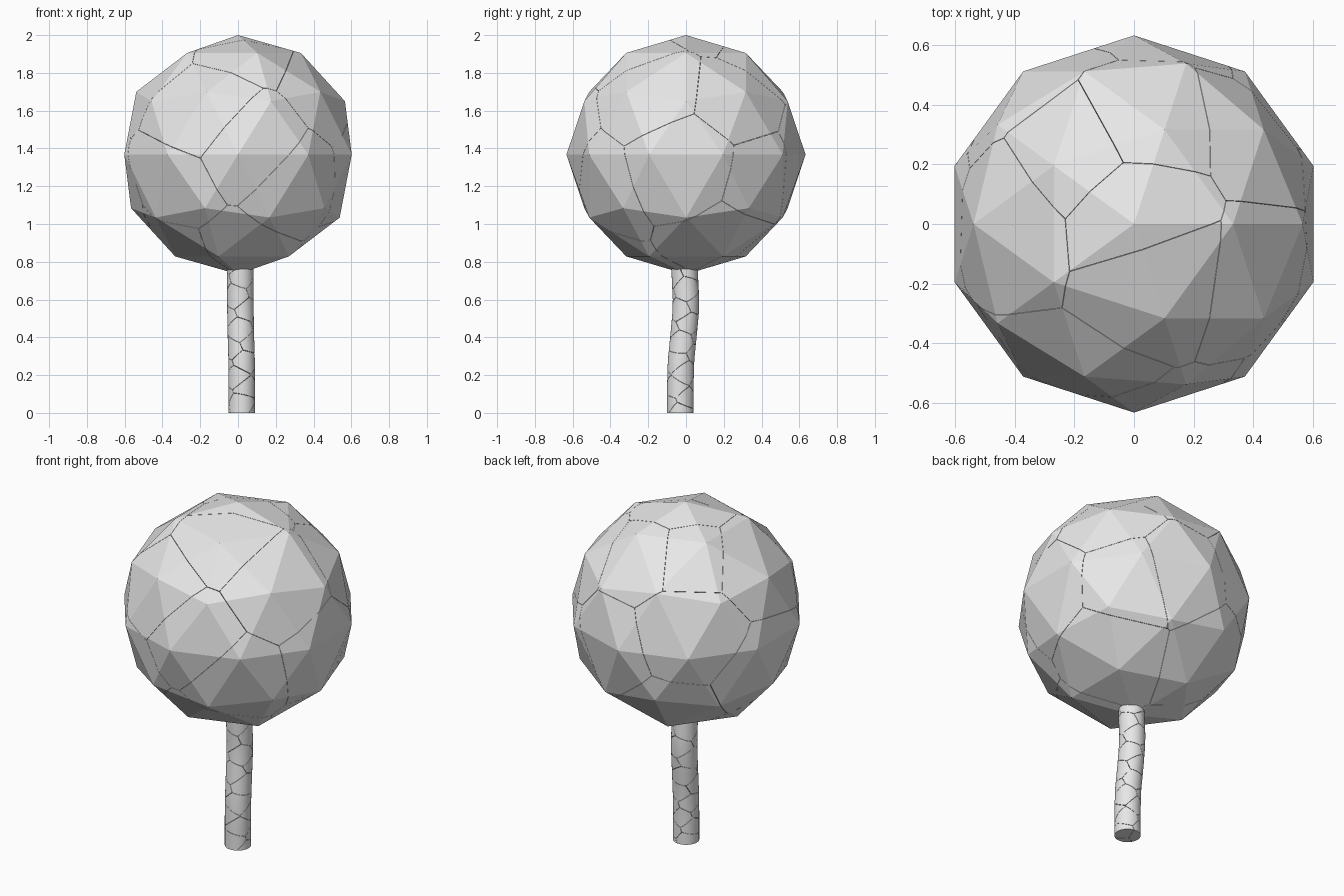
import bpy, bmesh, math, random
from mathutils import Vector

if "Cube" in bpy.data.objects:
    bpy.data.objects.remove(bpy.data.objects["Cube"])

random.seed(7)
GAP = 0.0008                      # half width of the cracks
CENTER, RADIUS = Vector((0, 0, 1.367)), 0.633

grey = bpy.data.materials.new("plain_grey")
grey.diffuse_color = (0.8, 0.8, 0.8, 1)
grey.use_nodes = True
grey.node_tree.nodes["Principled BSDF"].inputs["Base Color"].default_value = grey.diffuse_color


def fracture(solid, seeds, name, smooth):
    """Split a closed solid into one closed chunk around each seed point."""
    for i, seed in enumerate(seeds):
        bm = solid.copy()
        for other in seeds:
            if other is seed:
                continue
            normal = (other - seed).normalized()
            cut = bmesh.ops.bisect_plane(
                bm, geom=bm.verts[:] + bm.edges[:] + bm.faces[:], dist=1e-6,
                plane_co=(seed + other) / 2 - normal * GAP, plane_no=normal,
                clear_outer=True)
            rim = [e for e in cut["geom_cut"]
                   if isinstance(e, bmesh.types.BMEdge) and e.is_boundary]
            if rim:
                bmesh.ops.edgeloop_fill(bm, edges=rim)
        if not bm.faces:
            bm.free()
            continue
        bmesh.ops.recalc_face_normals(bm, faces=bm.faces)
        if smooth:
            for f in bm.faces:
                f.smooth = True
            for e in bm.edges:
                e.smooth = e.calc_face_angle(math.pi) < math.radians(30)
        mesh = bpy.data.meshes.new(f"{name}_{i + 1:02d}")
        bm.to_mesh(mesh)
        bm.free()
        mesh.materials.append(grey)
        bpy.context.collection.objects.link(bpy.data.objects.new(mesh.name, mesh))


# Faceted round crown
crown = bmesh.new()
bmesh.ops.create_icosphere(crown, subdivisions=2, radius=RADIUS)
bmesh.ops.translate(crown, verts=crown.verts, vec=CENTER)
crown_seeds = [CENTER + Vector(p) * 0.85 for p in (
    # front
    (-.20, -.50, .23), (.06, -.60, .02), (.30, -.50, -.22), (-.35, -.45, -.20),
    # underside
    (0, -.35, -.52), (-.30, -.20, -.50), (.35, .20, -.45), (-.20, .42, -.40),
    # top
    (0, .04, .62), (.08, -.20, .58), (.45, -.18, .38), (.42, .28, .30),
    (.03, .36, .50), (-.20, .25, .52), (-.42, 0, .42),
    # sides and back
    (.60, 0, -.08), (.42, .42, -.15), (.12, .58, -.05), (-.35, .48, .10),
    (-.55, .10, -.20))]
fracture(crown, crown_seeds, "crown_chunk", smooth=False)
crown.free()

# Slightly bent trunk: centre line points and radius
PATH = [(.02, -.03, 0), (.02, -.03, .15), (.019, -.026, .28), (.015, -.012, .42),
        (.013, -.002, .53), (.012, 0, .6), (.012, -.005, .7), (.012, -.01, .85)]
SIDES, TRUNK_R = 32, 0.07
trunk = bmesh.new()
rings = [[trunk.verts.new((x + TRUNK_R * math.cos(math.tau * k / SIDES),
                           y + TRUNK_R * math.sin(math.tau * k / SIDES), z))
          for k in range(SIDES)] for x, y, z in PATH]
for low, high in zip(rings, rings[1:]):
    for k in range(SIDES):
        n = (k + 1) % SIDES
        trunk.faces.new((low[k], low[n], high[n], high[k]))
trunk.faces.new(rings[0][::-1])
trunk.faces.new(rings[-1])

# Trunk chunks get larger towards the top
trunk_seeds = []
for i in range(26):
    z = 0.82 * ((i + 0.5) / 26) ** 1.2
    a = i * 2.4 + random.uniform(-0.4, 0.4)
    r = random.uniform(0.03, 0.055)
    trunk_seeds.append(Vector((0.016 + r * math.cos(a), -0.015 + r * math.sin(a), z)))
fracture(trunk, trunk_seeds, "trunk_chunk", smooth=True)
trunk.free()
